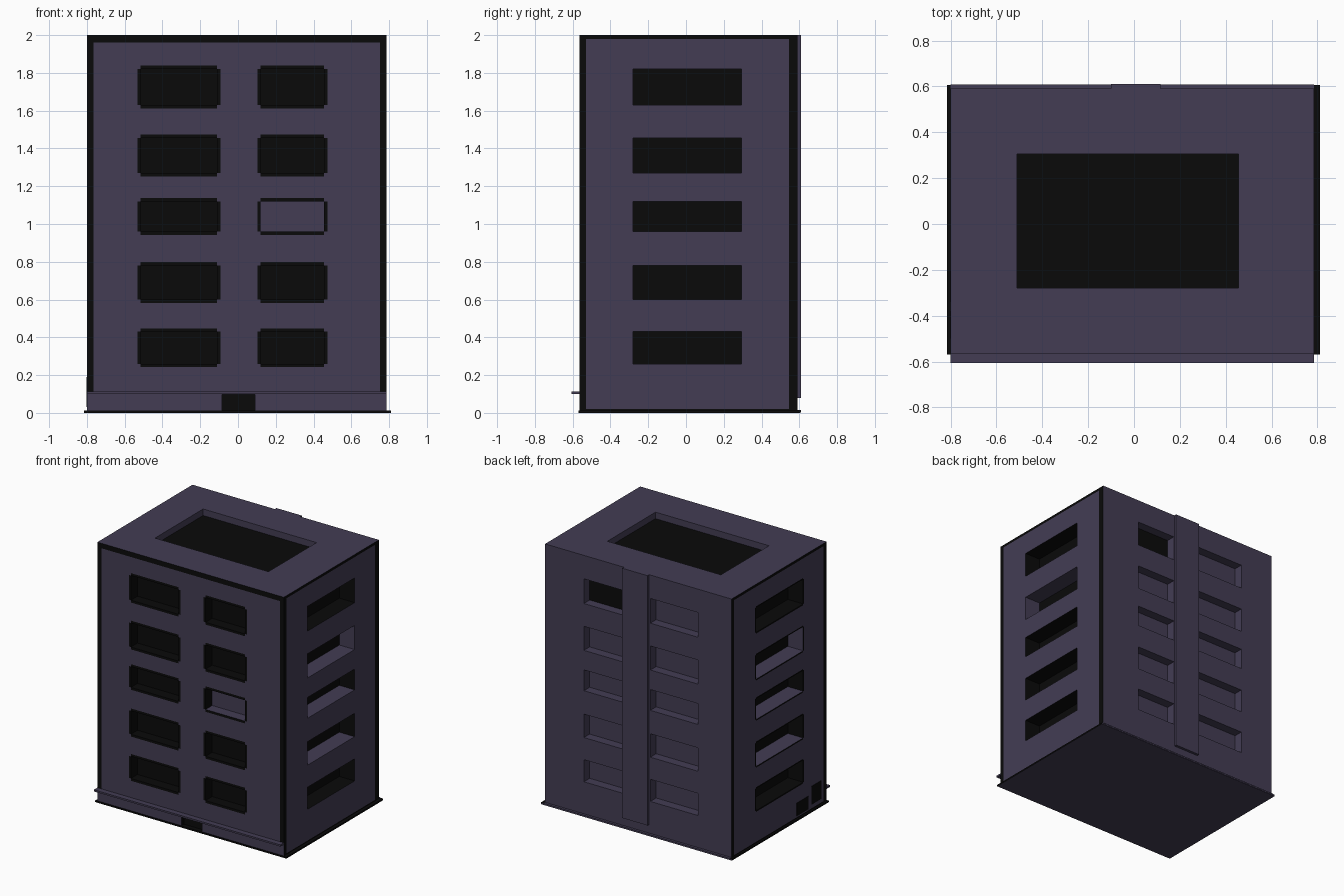
import bpy, bmesh
from mathutils import Vector

if "Cube" in bpy.data.objects:
    bpy.data.objects.remove(bpy.data.objects["Cube"])


def material(name, col):
    m = bpy.data.materials.new(name)
    m.diffuse_color = (*col, 1)
    m.use_nodes = True
    m.node_tree.nodes["Principled BSDF"].inputs["Base Color"].default_value = m.diffuse_color
    return m


MATS = [material("dusky purple", (0.056, 0.046, 0.088)),
        material("near black", (0.003, 0.003, 0.003))]
PURPLE, BLACK = 0, 1
X0, X1, Y0, Y1, TOP = -0.80, 0.785, -0.565, 0.59, 2.0
X, Y, Z = Vector((1, 0, 0)), Vector((0, 1, 0)), Vector((0, 0, 1))
ROWS = [(0.26, 0.43), (0.60, 0.78), (0.96, 1.12), (1.27, 1.455), (1.63, 1.82)]
COLS = [(-0.515, -0.11), (0.12, 0.455)]


def finish(bm, name):
    me = bpy.data.meshes.new(name)
    bm.to_mesh(me)
    bm.free()
    for m in MATS:
        me.materials.append(m)
    ob = bpy.data.objects.new(name, me)
    bpy.context.collection.objects.link(ob)
    return ob


def wall(name, U, V, N, off, ur, vr, holes, margin=0.0, edge=None):
    """Flat wall with recessed holes (u0,u1,v0,v1,depth,floor,sill,reveal),
    black margins round the holes and black worn borders (left,right,bottom,top)."""
    bm = bmesh.new()

    def quad(pts, normal, mat):
        f = bm.faces.new([bm.verts.new(U * u + V * v + N * (off - d)) for u, v, d in pts])
        f.normal_update()
        if f.normal.dot(normal) < 0:
            f.normal_flip()
        f.material_index = mat

    e = edge or (0, 0, 0, 0)
    box = (ur[0] + e[0], ur[1] - e[1], vr[0] + e[2], vr[1] - e[3])
    us, vs = {*ur, box[0], box[1]}, {*vr, box[2], box[3]}
    for h in holes:
        us |= {h[0] - margin, h[0], h[1], h[1] + margin}
        vs |= {h[2] - margin, h[2], h[3], h[3] + margin}
    us, vs = sorted(us), sorted(vs)
    for a, b in zip(us, us[1:]):
        for c, d in zip(vs, vs[1:]):
            cu, cv = (a + b) / 2, (c + d) / 2
            mat = PURPLE if box[0] < cu < box[1] and box[2] < cv < box[3] else BLACK
            inside = False
            for h in holes:
                iu, iv = h[0] < cu < h[1], h[2] < cv < h[3]
                nu = h[0] - margin < cu < h[1] + margin
                nv = h[2] - margin < cv < h[3] + margin
                inside |= iu and iv
                if (iu and nv) or (iv and nu):
                    mat = BLACK
            if not inside:
                quad([(a, c, 0), (b, c, 0), (b, d, 0), (a, d, 0)], N, mat)
    for a, b, c, d, dep, floor, sill, rev in holes:
        quad([(a, c, dep), (b, c, dep), (b, d, dep), (a, d, dep)], N, floor)
        quad([(a, c, 0), (b, c, 0), (b, c, dep), (a, c, dep)], V, sill)
        quad([(a, d, 0), (b, d, 0), (b, d, dep), (a, d, dep)], -V, rev)
        quad([(a, c, 0), (a, d, 0), (a, d, dep), (a, c, dep)], U, rev)
        quad([(b, c, 0), (b, d, 0), (b, d, dep), (b, c, dep)], -U, rev)
    return finish(bm, name)


def box(name, lo, hi, mat=PURPLE, rule=None):
    bm = bmesh.new()
    bmesh.ops.create_cube(bm, size=1)
    for v in bm.verts:
        v.co = Vector([(l + h) / 2 + c * (h - l) for l, h, c in zip(lo, hi, v.co)])
    bm.normal_update()
    for f in bm.faces:
        f.material_index = rule(f.normal) if rule else mat
    return finish(bm, name)


# front wall: two window columns, one lit window, door at the foot
front = []
for i, (c, d) in enumerate(ROWS):
    for j, (a, b) in enumerate(COLS):
        m = PURPLE if (i, j) == (2, 1) else BLACK
        front.append((a, b, c, d, 0.08, m, m, BLACK))
wall("front_wall", X, Z, -Y, -Y0, (X0, X1), (0.11, TOP), front, 0.018,
     (0.036, 0.034, 0, 0.038))
wall("front_base_wall", X, Z, -Y, -Y0, (X0, X1), (0, 0.11),
     [(-0.085, 0.09, 0.012, 0.098, 0.03, BLACK, BLACK, BLACK)])

# back wall: pale recesses, the top one beside the pilaster is dark
back = []
for i, (c, d) in enumerate(ROWS):
    for j, (a, b) in enumerate(COLS):
        m = BLACK if (i, j) == (4, 1) else PURPLE
        back.append((a, b, c, d, 0.07, m, PURPLE, PURPLE))
wall("back_wall", X, Z, Y, Y1, (X0, X1), (0, TOP), back)

# side walls: one wide window per floor
side = []
for i, (c, d) in enumerate(ROWS):
    side.append((-0.28, 0.295, c, d, 0.13, BLACK,
                 PURPLE if i in (1, 2, 3) else BLACK,
                 PURPLE if i == 3 else BLACK))
wall("right_wall", Y, Z, X, X1, (Y0, Y1), (0, TOP), side, 0,
     (0.035, 0.045, 0.02, 0.02))
wall("left_wall", Y, Z, -X, -X0, (Y0, Y1), (0, TOP), side, 0.01,
     (0.035, 0.03, 0.02, 0.02))

# roof with shallow sunken well, and underside
wall("roof", X, Y, Z, TOP, (X0, X1), (Y0, Y1),
     [(-0.51, 0.455, -0.28, 0.305, 0.05, BLACK, PURPLE, PURPLE)])

# ground slab, entrance ledge, rear pilaster
box("ground_slab", (-0.815, -0.57, 0), (0.81, 0.607, 0.012),
    rule=lambda n: PURPLE if n.z < -0.5 or n.y > 0.5 else BLACK)
box("slab_rear_strip", (X0, Y1, 0.004), (X1, 0.609, 0.014))
box("entrance_ledge", (X0, -0.607, 0.1), (X1, Y0, 0.113))
box("rear_pilaster", (-0.1, Y1 - 0.01, 0.08), (0.115, 0.61, TOP))

# dark stain on the lower left wall
for k, (a, b, c, d) in enumerate([(-0.5, -0.38, 0.05, 0.19), (-0.34, -0.2, 0.03, 0.13)]):
    box(f"left_wall_stain_{k}", (X0 - 0.003, a, c), (X0, b, d), BLACK)
